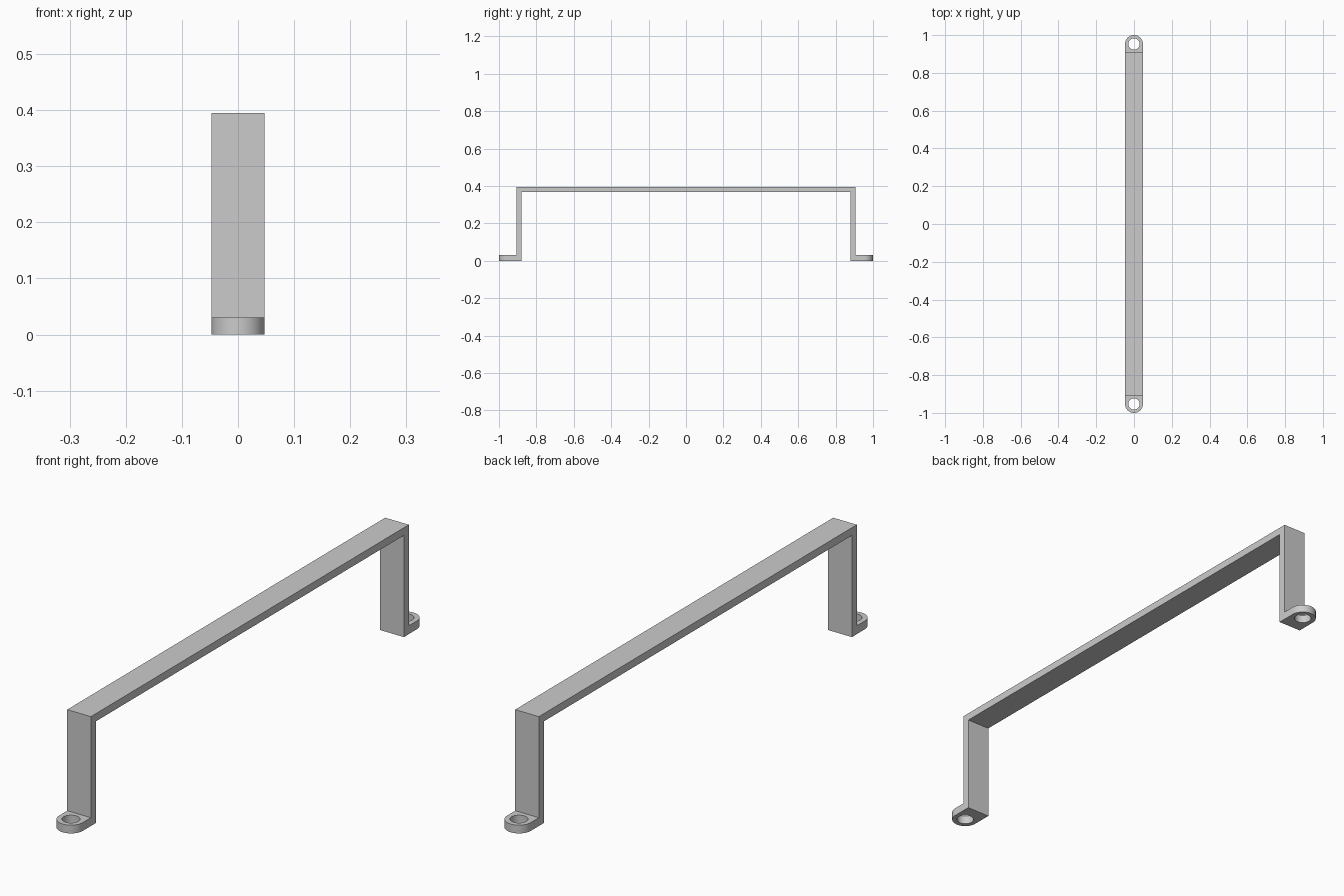
import bpy, bmesh
from math import pi, sin, cos
from mathutils import Vector

if "Cube" in bpy.data.objects:
    bpy.data.objects.remove(bpy.data.objects["Cube"])

W = 0.0473           # half width of the strap
END = 1.0            # half length
HOLE_Y, HOLE_R = END - W, 0.03
OUT, INN = 0.907, 0.879   # outer and inner faces of the legs
TOP, UNDER, FOOT = 0.395, 0.367, 0.03


def prism(name, points, direction):
    """Closed outline extruded along a direction."""
    bm = bmesh.new()
    face = bm.faces.new([bm.verts.new(p) for p in points])
    ext = bmesh.ops.extrude_face_region(bm, geom=[face])
    verts = [v for v in ext["geom"] if isinstance(v, bmesh.types.BMVert)]
    bmesh.ops.translate(bm, verts=verts, vec=Vector(direction))
    bmesh.ops.recalc_face_normals(bm, faces=bm.faces[:])
    mesh = bpy.data.meshes.new(name)
    bm.to_mesh(mesh)
    bm.free()
    ob = bpy.data.objects.new(name, mesh)
    bpy.context.collection.objects.link(ob)
    return ob


def arc(cy, r, start, sweep, n, z=-0.1):
    return [(r * cos(start + sweep * i / n), cy + r * sin(start + sweep * i / n), z)
            for i in range(n + 1)]


def cut(ob, cutter, operation):
    mod = ob.modifiers.new("cut", 'BOOLEAN')
    mod.operation, mod.object, mod.solver = operation, cutter, 'EXACT'
    bpy.context.view_layer.objects.active = ob
    bpy.ops.object.modifier_apply(modifier=mod.name)
    bpy.data.objects.remove(cutter)


# Bent strap: side profile mirrored about y = 0, swept wider than needed
half = [(UNDER, INN), (0, INN), (0, 1.1), (FOOT, 1.1), (FOOT, OUT), (TOP, OUT)]
profile = [(-0.1, y, z) for z, y in half] + [(-0.1, -y, z) for z, y in reversed(half)]
handle = prism("handle", profile, (0.2, 0, 0))

# Rounded plan outline trims the width and the feet
plan = arc(HOLE_Y, W, 0, pi, 32) + arc(-HOLE_Y, W, pi, pi, 32)
cut(handle, prism("outline_cutter", plan, (0, 0, 0.7)), 'INTERSECT')

# Screw holes
for s in (-1, 1):
    ring = arc(s * HOLE_Y, HOLE_R, 0, 2 * pi, 48)[:-1]
    cut(handle, prism("hole_cutter", ring, (0, 0, 0.7)), 'DIFFERENCE')

bpy.ops.object.select_all(action='DESELECT')
handle.select_set(True)
bpy.context.view_layer.objects.active = handle
bpy.ops.object.shade_smooth_by_angle(angle=pi / 6)
